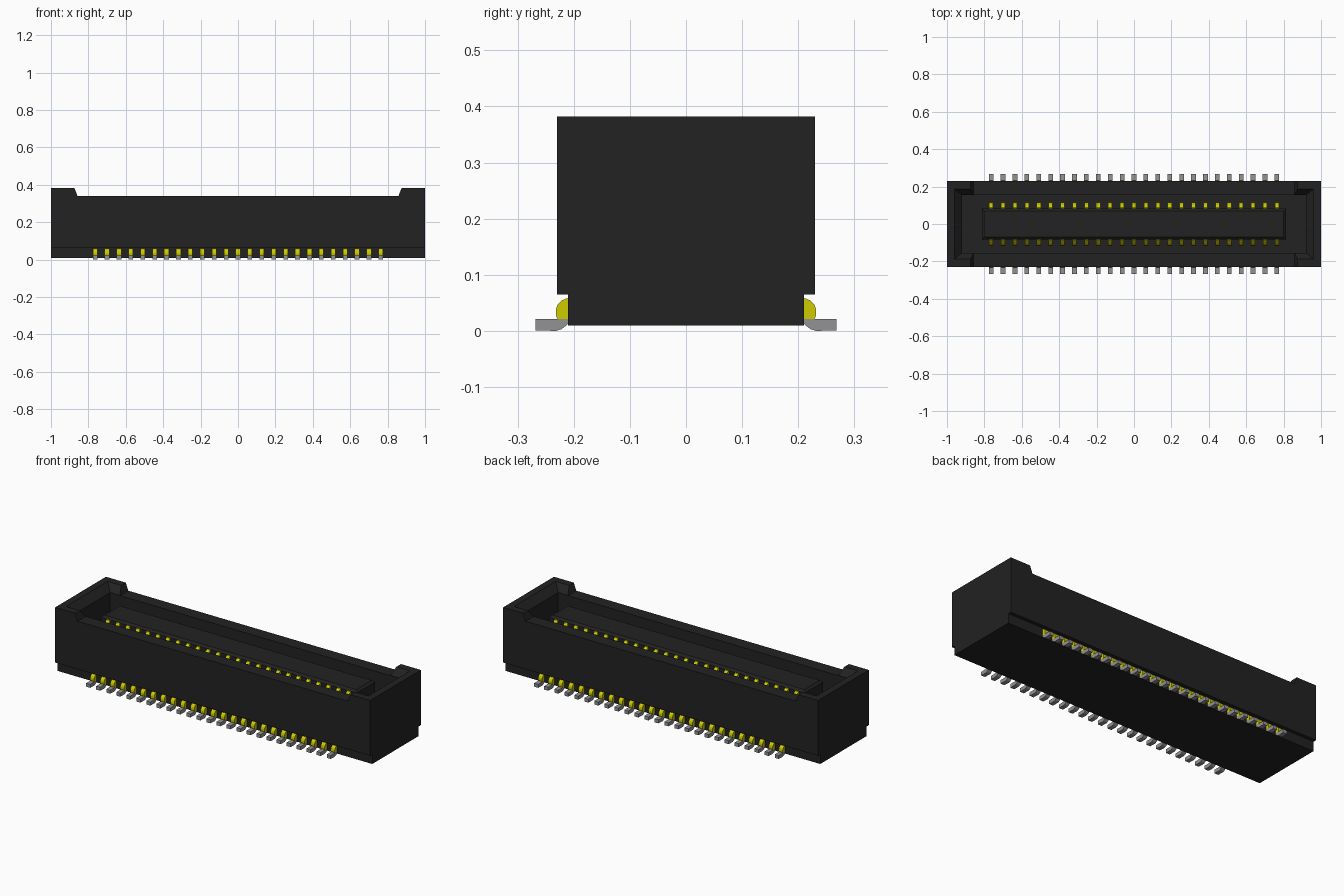
import bpy, bmesh

cube = bpy.data.objects.get("Cube")
if cube:
    bpy.data.objects.remove(cube, do_unlink=True)


def material(name, color):
    m = bpy.data.materials.new(name)
    m.use_nodes = True
    m.diffuse_color = (*color, 1)
    bsdf = next(n for n in m.node_tree.nodes if n.type == 'BSDF_PRINCIPLED')
    bsdf.inputs["Base Color"].default_value = (*color, 1)
    return m


BLACK = material("black plastic", (0.016, 0.016, 0.016))
GOLD = material("gold contact", (0.62, 0.60, 0.0))
TIN = material("tin grey", (0.29, 0.29, 0.29))


def finish(name, bm, mat):
    bmesh.ops.recalc_face_normals(bm, faces=bm.faces)
    me = bpy.data.meshes.new(name)
    bm.to_mesh(me)
    bm.free()
    me.materials.append(mat)
    ob = bpy.data.objects.new(name, me)
    bpy.context.collection.objects.link(ob)
    return ob


def prism(bm, ring_a, ring_b):
    """Solid between two matching rings of points."""
    a = [bm.verts.new(p) for p in ring_a]
    b = [bm.verts.new(p) for p in ring_b]
    bm.faces.new(a)
    bm.faces.new(b)
    for i in range(len(a)):
        j = (i + 1) % len(a)
        bm.faces.new((a[i], a[j], b[j], b[i]))


def loft(name, levels, mat):
    """Stack of centred rectangles given as (half x, half y, z)."""
    bm = bmesh.new()
    rings = [[bm.verts.new((sx * hx, sy * hy, z))
              for sx, sy in ((-1, -1), (1, -1), (1, 1), (-1, 1))]
             for hx, hy, z in levels]
    bm.faces.new(rings[0])
    bm.faces.new(rings[-1])
    for lo, hi in zip(rings, rings[1:]):
        for i in range(4):
            j = (i + 1) % 4
            bm.faces.new((lo[i], lo[j], hi[j], hi[i]))
    return finish(name, bm, mat)


# Housing: raised ends, lowered long walls
half = [(1, 0.065), (1, 0.382), (0.874, 0.382), (0.858, 0.34)]
outline = half + [(-x, z) for x, z in reversed(half)]
bm = bmesh.new()
prism(bm, [(x, -0.23, z) for x, z in outline], [(x, 0.23, z) for x, z in outline])
housing = finish("housing", bm, BLACK)

# Hollow cavity with a bevelled lead-in at the ends
cutter = loft("cavity_cutter", [(0.92, 0.155, 0.10), (0.92, 0.155, 0.342),
                                (0.962, 0.19, 0.384), (0.962, 0.19, 0.42)], BLACK)
cutter.hide_render = True
cut = housing.modifiers.new("cavity", 'BOOLEAN')
cut.operation = 'DIFFERENCE'
cut.solver = 'EXACT'
cut.object = cutter
bpy.context.view_layer.objects.active = housing
bpy.ops.object.modifier_apply(modifier=cut.name)
bpy.data.objects.remove(cutter, do_unlink=True)

# Recessed base and central tongue
loft("base", [(1, 0.21, 0.01), (1, 0.21, 0.065)], BLACK)
loft("tongue", [(0.812, 0.082, 0.10), (0.812, 0.082, 0.318),
                (0.80, 0.07, 0.33)], BLACK)

# Contact rows: profiles in (y, z), repeated along x and mirrored in y
COUNT, SPAN = 25, 1.528
PARTS = {
    "inner_contacts": (GOLD, 0.011, [
        (0.075, 0.10), (0.115, 0.10), (0.118, 0.20), (0.116, 0.275),
        (0.105, 0.30), (0.088, 0.318), (0.075, 0.318)]),
    "pin_shoulders": (GOLD, 0.0125, [
        (0.20, 0.059), (0.213, 0.058), (0.222, 0.054), (0.229, 0.047),
        (0.232, 0.038), (0.232, 0.028), (0.229, 0.021), (0.20, 0.021)]),
    "solder_feet": (TIN, 0.0125, [
        (0.205, 0.022), (0.268, 0.021), (0.268, 0.001), (0.232, 0.0),
        (0.222, 0.003), (0.214, 0.009), (0.205, 0.017)]),
}
for part, (mat, hw, profile) in PARTS.items():
    for side, s in (("front", -1), ("back", 1)):
        bm = bmesh.new()
        for i in range(COUNT):
            x = -SPAN / 2 + SPAN * i / (COUNT - 1)
            prism(bm, [(x - hw, s * y, z) for y, z in profile],
                  [(x + hw, s * y, z) for y, z in profile])
        finish(f"{side}_{part}", bm, mat)
